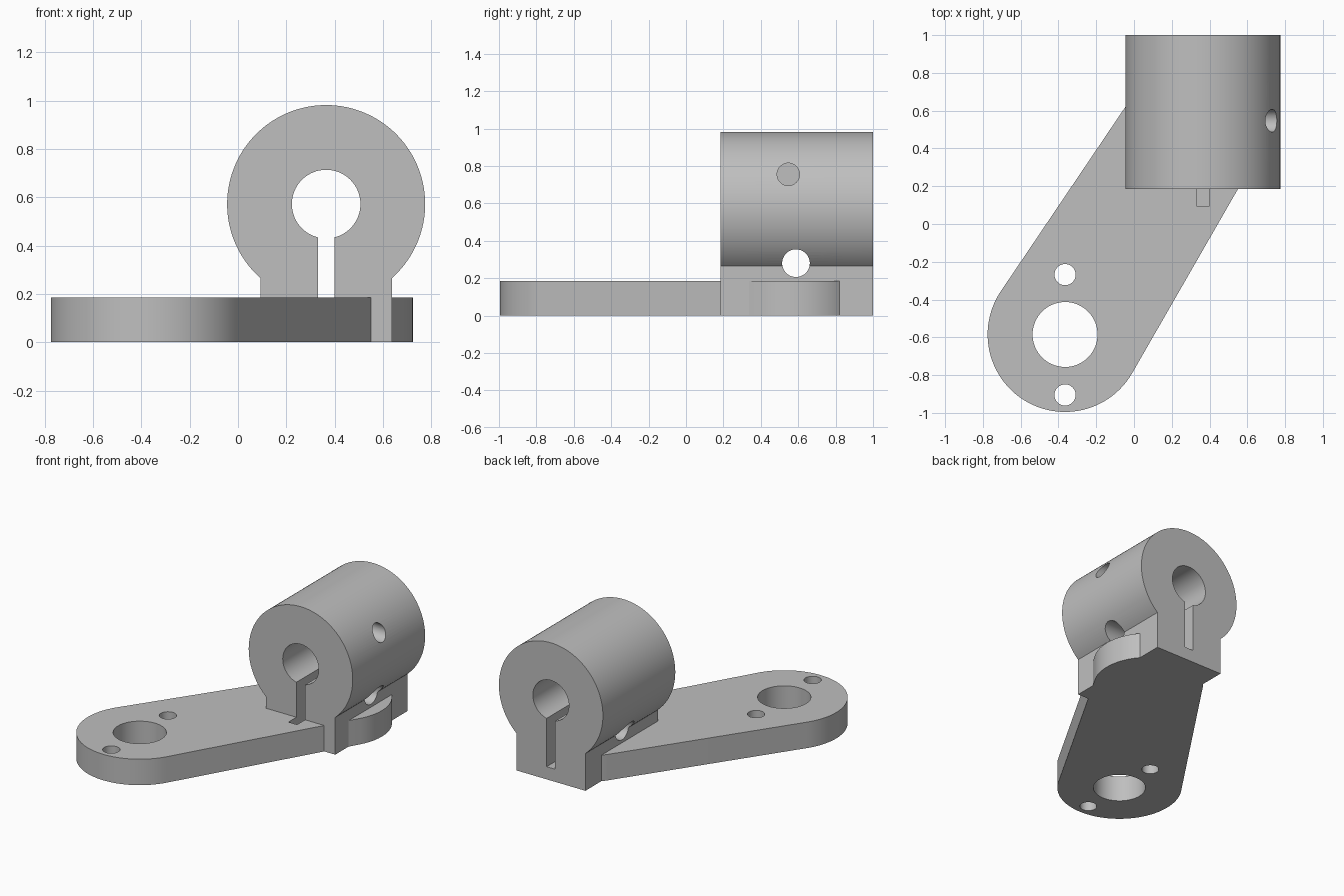
import bpy, bmesh, math
from mathutils import Vector

if "Cube" in bpy.data.objects:
    bpy.data.objects.remove(bpy.data.objects["Cube"])

grey = bpy.data.materials.new("machined grey")
grey.diffuse_color = (0.52, 0.52, 0.52, 1)
grey.use_nodes = True
grey.node_tree.nodes["Principled BSDF"].inputs["Base Color"].default_value = grey.diffuse_color

CX, CY, CZ = 0.365, 0.585, 0.572      # clamp axis x, arm end offset, clamp axis height
R, R_END = 0.41, 0.36                 # hub radius, far arm end radius
THICK, FRONT, BACK = 0.185, 0.185, 1.0


def extrude(name, points, direction):
    """Closed prism from a planar profile."""
    bm = bmesh.new()
    face = bm.faces.new([bm.verts.new(p) for p in points])
    new = bmesh.ops.extrude_face_region(bm, geom=[face])["geom"]
    bmesh.ops.translate(bm, vec=Vector(direction),
                        verts=[v for v in new if isinstance(v, bmesh.types.BMVert)])
    bmesh.ops.recalc_face_normals(bm, faces=bm.faces)
    mesh = bpy.data.meshes.new(name)
    bm.to_mesh(mesh)
    bm.free()
    mesh.materials.append(grey)
    obj = bpy.data.objects.new(name, mesh)
    bpy.context.collection.objects.link(obj)
    return obj


def arc(cx, cy, r, a0, a1, n):
    return [(cx + r * math.cos(a0 + (a1 - a0) * i / n),
             cy + r * math.sin(a0 + (a1 - a0) * i / n)) for i in range(n + 1)]


def circle(cx, cy, r, n=64):
    return arc(cx, cy, r, 0, 2 * math.pi, n)[:-1]


def combine(target, tool, operation):
    """Apply a boolean and discard the tool."""
    mod = target.modifiers.new(tool.name, "BOOLEAN")
    mod.operation, mod.object, mod.solver = operation, tool, "EXACT"
    bpy.context.view_layer.objects.active = target
    bpy.ops.object.modifier_apply(modifier=mod.name)
    bpy.data.objects.remove(tool, do_unlink=True)


# Tapered arm: two round ends joined by their tangents
axis = math.atan2(2 * CY, 2 * CX)
spread = math.acos((R - R_END) / math.hypot(2 * CX, 2 * CY))
outline = (arc(-CX, -CY, R, axis + spread, axis + 2 * math.pi - spread, 48)
           + arc(CX, CY, R_END, axis - spread, axis + spread, 48))
bracket = extrude("clamp_arm", [(x, y, 0) for x, y in outline], (0, 0, THICK))

# Round clamp body with a square foot
half = 0.272
start = -math.acos(half / R)
profile = [(CX - half, 0), (CX + half, 0)] + arc(CX, CZ, R, start, math.pi - start, 96)
clamp = extrude("clamp_body", [(x, FRONT, z) for x, z in profile], (0, BACK - FRONT, 0))
combine(bracket, clamp, "UNION")

# Shaft bore and the slot below it, which runs a little into the arm
bore = extrude("shaft_bore", [(x, 0, z) for x, z in circle(CX, CZ, 0.142)], (0, 1.2, 0))
combine(bracket, bore, "DIFFERENCE")
slot = extrude("clamp_slot", [(CX - 0.034, 0.095, 0.09), (CX + 0.034, 0.095, 0.09),
                              (CX + 0.034, 0.095, CZ), (CX - 0.034, 0.095, CZ)], (0, 1.1, 0))
combine(bracket, slot, "DIFFERENCE")

# Clamp bolt hole right through, set screw hole blind from the right
for name, y, z, r, x0 in (("bolt_hole", 0.588, 0.28, 0.074, -0.3),
                          ("set_screw_hole", 0.547, 0.755, 0.06, 0.5)):
    hole = extrude(name, [(x0, a, b) for a, b in circle(y, z, r, 48)], (1.3, 0, 0))
    combine(bracket, hole, "DIFFERENCE")

# Large pivot hole and two small holes in the arm
for name, y, r in (("pivot_hole", -CY, 0.172), ("inner_hole", -0.268, 0.056),
                   ("outer_hole", -0.905, 0.056)):
    hole = extrude(name, [(a, b, -0.1) for a, b in circle(-CX, y, r)], (0, 0, 0.5))
    combine(bracket, hole, "DIFFERENCE")

# Smooth curved walls, crisp edges
bpy.ops.object.select_all(action="DESELECT")
bracket.select_set(True)
bpy.context.view_layer.objects.active = bracket
bpy.ops.object.shade_smooth_by_angle(angle=math.radians(25))
